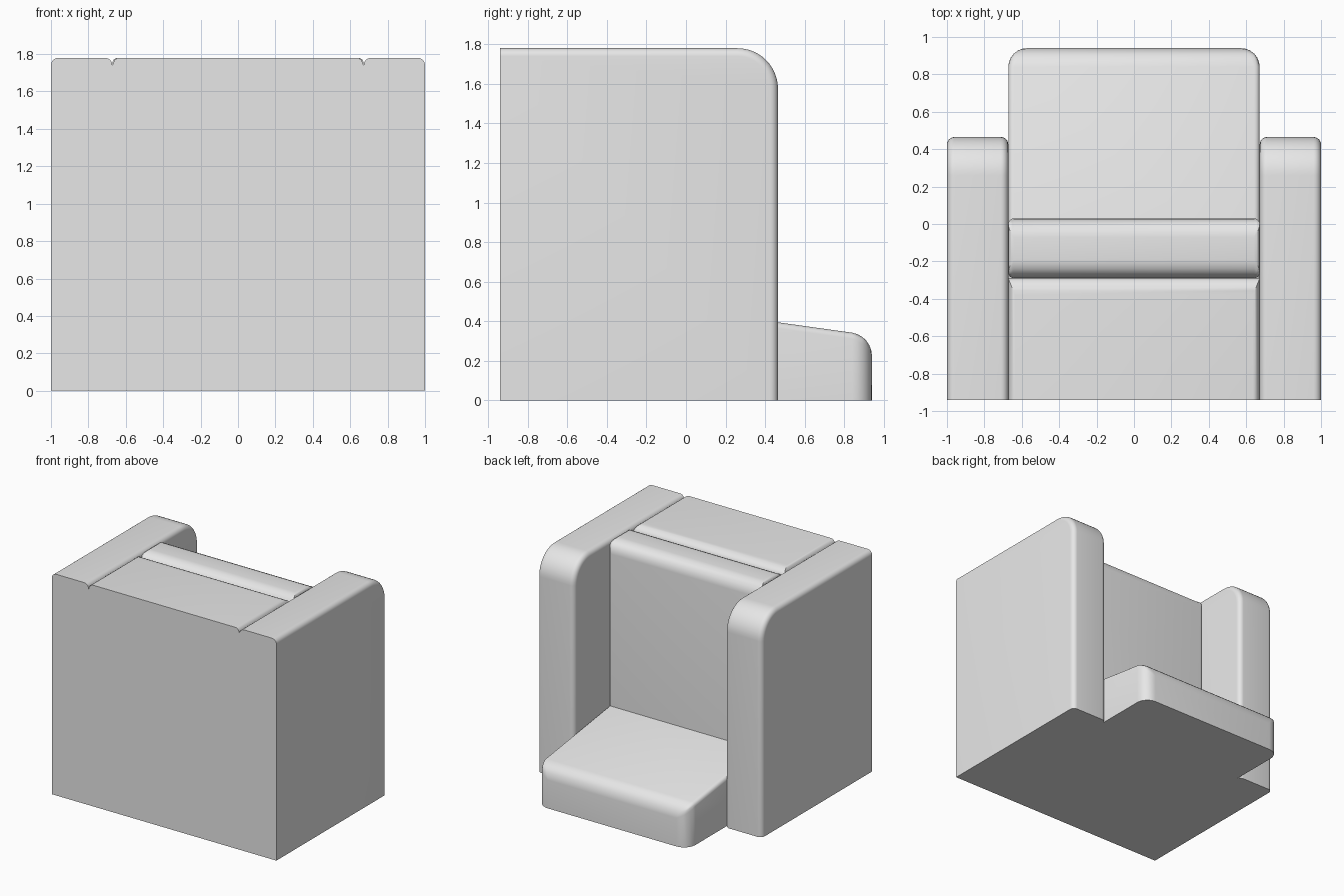
import bpy
import bmesh
from math import sin, cos, pi

if "Cube" in bpy.data.objects:
    bpy.data.objects.remove(bpy.data.objects["Cube"], do_unlink=True)

# One plain upholstery colour
fabric = bpy.data.materials.new("grey upholstery")
fabric.use_nodes = True
GREY = (0.8, 0.8, 0.8, 1)
fabric.diffuse_color = GREY
fabric.node_tree.nodes["Principled BSDF"].inputs["Base Color"].default_value = GREY

BACK, FRONT, TOP = -0.94, 0.94, 1.78
INNER = 0.672      # half width between the arms
ARM_END = 0.465


def prism(name, profile, x0, x1, width, weight_rule):
    """Extrude a y-z profile along x and round edges by a weight rule."""
    bm = bmesh.new()
    face = bm.faces.new([bm.verts.new((x0, y, z)) for y, z in profile])
    moved = bmesh.ops.extrude_face_region(bm, geom=[face])["geom"]
    verts = [v for v in moved if isinstance(v, bmesh.types.BMVert)]
    bmesh.ops.translate(bm, verts=verts, vec=(x1 - x0, 0, 0))
    bmesh.ops.recalc_face_normals(bm, faces=bm.faces)
    layer = bm.edges.layers.float.new("bevel_weight_edge")
    for e in bm.edges:
        a, b = e.verts
        e[layer] = weight_rule((a.co + b.co) / 2, abs(a.co.x - b.co.x) > 0.01)
    mesh = bpy.data.meshes.new(name)
    bm.to_mesh(mesh)
    bm.free()
    mesh.materials.append(fabric)
    obj = bpy.data.objects.new(name, mesh)
    bpy.context.collection.objects.link(obj)
    bevel = obj.modifiers.new("rounding", "BEVEL")
    bevel.limit_method = "WEIGHT"
    bevel.width = width
    bevel.segments = 6
    bpy.ops.object.select_all(action="DESELECT")
    obj.select_set(True)
    bpy.context.view_layer.objects.active = obj
    bpy.ops.object.modifier_apply(modifier=bevel.name)
    bpy.ops.object.shade_smooth_by_angle(angle=pi / 6)
    return obj


def box(y0, y1, z0, z1):
    return [(y0, z0), (y1, z0), (y1, z1), (y0, z1)]


# Arms: tall slabs with a big rounded upper corner and softened side edges
R = 0.205
arc = [(ARM_END - R + R * cos(i * pi / 24), TOP - R + R * sin(i * pi / 24))
       for i in range(13)]
arm_profile = [(BACK, 0), (ARM_END, 0)] + arc + [(BACK, TOP)]


def arm_weight(mid, across):
    return 0 if across or mid.z < 0.01 or mid.y < BACK + 0.01 else 1


for side, x0, x1 in (("right", -1, -INNER), ("left", INNER, 1)):
    prism(side + "_arm", arm_profile, x0, x1, 0.04, arm_weight)


# Rear body: flush at the outer back, rounded along the top
def body_weight(mid, across):
    if mid.z < TOP - 0.01 or mid.y < BACK + 0.01:
        return 0
    return 1 if across else 0.4


prism("rear_body", box(BACK, -0.29, 0, TOP), -INNER, INNER, 0.09, body_weight)


# Back cushion: rounded along both top edges, softer at the ends
def cushion_weight(mid, across):
    if mid.z < TOP - 0.01:
        return 0.3 if not across and mid.z > 0.5 else 0
    return 1 if across else 0.3


prism("back_cushion", box(-0.29, 0.03, 0.3, TOP), -INNER, INNER, 0.1, cushion_weight)


# Seat: sloping down to a rounded front edge with rounded corners
def seat_weight(mid, across):
    if mid.z < 0.01 or mid.y < -0.28:
        return 0
    return 1 if mid.y > FRONT - 0.01 else 0.3


seat_profile = [(-0.29, 0), (FRONT, 0), (FRONT, 0.328), (-0.29, 0.5)]
prism("seat", seat_profile, -INNER, INNER, 0.1, seat_weight)
